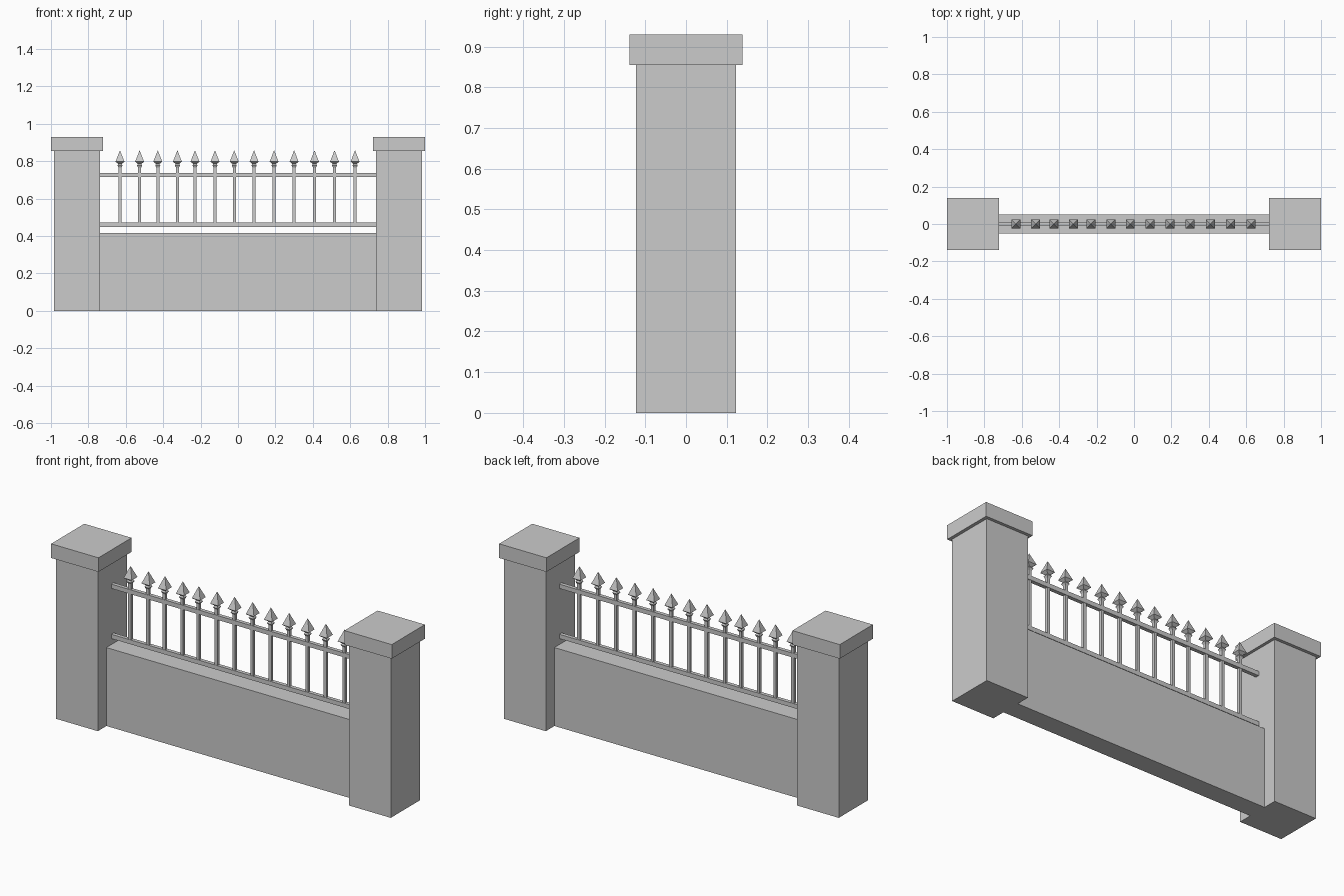
import bpy, bmesh

if "Cube" in bpy.data.objects:
    bpy.data.objects.remove(bpy.data.objects["Cube"])


def box(name, x, y, z):
    """Axis-aligned box from (min, max) ranges."""
    bm = bmesh.new()
    bmesh.ops.create_cube(bm, size=1)
    for v in bm.verts:
        v.co = [r[0] if c < 0 else r[1] for c, r in zip(v.co, (x, y, z))]
    me = bpy.data.meshes.new(name)
    bm.to_mesh(me)
    bm.free()
    ob = bpy.data.objects.new(name, me)
    bpy.context.collection.objects.link(ob)
    return ob


def square_loft_mesh(name, profile):
    """Stack square sections (half width, height), closing at a point."""
    bm = bmesh.new()
    rings = [[bm.verts.new((sx * r, sy * r, z))
              for sx, sy in ((-1, -1), (1, -1), (1, 1), (-1, 1))]
             for r, z in profile[:-1]]
    bm.faces.new(rings[0][::-1])
    for a, b in zip(rings, rings[1:]):
        for i in range(4):
            j = (i + 1) % 4
            bm.faces.new((a[i], a[j], b[j], b[i]))
    tip = bm.verts.new((0, 0, profile[-1][1]))
    for i in range(4):
        bm.faces.new((rings[-1][i], rings[-1][(i + 1) % 4], tip))
    me = bpy.data.meshes.new(name)
    bm.to_mesh(me)
    bm.free()
    return me


# Pillars with overhanging caps
for side, s in (("left", -1), ("right", 1)):
    box(side + "_pillar", sorted((s * 0.737, s * 0.983)), (-0.123, 0.123), (0, 0.855))
    box(side + "_pillar_cap", sorted((s * 0.722, s)), (-0.139, 0.139), (0.855, 0.93))

# Low wall between the pillars
box("low_wall", (-0.737, 0.737), (-0.051, 0.051), (0, 0.416))

# Horizontal rails
box("lower_rail", (-0.737, 0.737), (-0.01, 0.01), (0.448, 0.471))
box("upper_rail", (-0.737, 0.737), (-0.01, 0.01), (0.714, 0.737))

# Spear-topped bars, slightly unevenly spaced
bar_mesh = square_loft_mesh("spear_bar", [
    (0.008, 0.455), (0.008, 0.766), (0.014, 0.777),
    (0.009, 0.785), (0.024, 0.797), (0, 0.858)])
bar_x = (-0.631, -0.526, -0.429, -0.324, -0.23, -0.123, -0.02,
         0.086, 0.193, 0.3, 0.409, 0.516, 0.626)
for i, x in enumerate(bar_x):
    bar = bpy.data.objects.new(f"spear_bar_{i + 1}", bar_mesh)
    bar.location.x = x
    bpy.context.collection.objects.link(bar)
